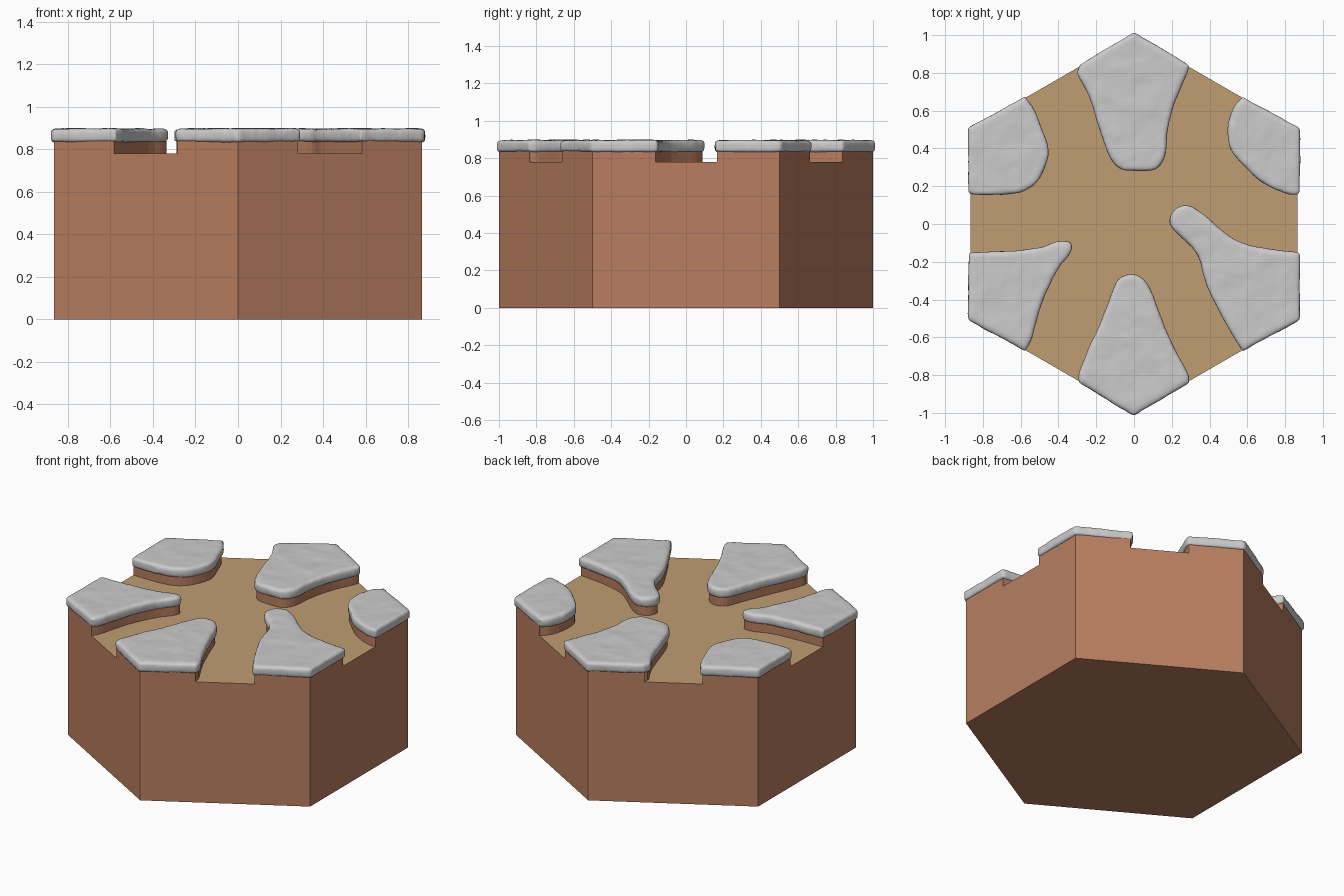
import bpy, bmesh
from math import sin, cos, pi, atan2
from mathutils import Vector

if "Cube" in bpy.data.objects:
    bpy.data.objects.remove(bpy.data.objects["Cube"])

# Inner edge of each snow patch, counter-clockwise round the tile, first one around the +y corner
PATHS = {
    "back": [(.29, .83), (.28, .79), (.22, .66), (.18, .5), (.165, .36), (.11, .285), (0, .28),
             (-.08, .295), (-.135, .37), (-.18, .5), (-.24, .68), (-.3, .79), (-.29, .83)],
    "back_left": [(-.57, .665), (-.525, .6), (-.485, .5), (-.45, .38), (-.495, .25), (-.58, .175),
                  (-.7, .155), (-.866, .155)],
    "front_left": [(-.866, -.15), (-.7, -.145), (-.52, -.13), (-.4, -.09), (-.33, -.1), (-.34, -.16),
                   (-.41, -.25), (-.49, -.42), (-.54, -.6), (-.57, -.665)],
    "front": [(-.29, -.83), (-.29, -.78), (-.2, -.57), (-.13, -.4), (-.09, -.3), (-.03, -.265),
              (.035, -.28), (.085, -.34), (.13, -.46), (.2, -.63), (.28, -.78), (.29, -.83)],
    "front_right": [(.57, -.665), (.53, -.6), (.45, -.46), (.38, -.32), (.34, -.17), (.26, -.08), (.19, 0),
                    (.21, .07), (.28, .1), (.36, .06), (.45, -.02), (.55, -.09), (.7, -.13), (.866, -.15)],
    "back_right": [(.866, .155), (.8, .16), (.68, .22), (.58, .31), (.505, .4), (.5, .53),
                   (.53, .62), (.57, .665)],
}
HEX = [Vector((cos(pi / 2 + i * pi / 3), sin(pi / 2 + i * pi / 3))) for i in range(6)]


def smooth_path(points, steps=3):
    """Catmull-Rom curve through the points."""
    p = [Vector(q) for q in points]
    p = [p[0]] + p + [p[-1]]
    out = []
    for a, b, c, d in zip(p, p[1:], p[2:], p[3:]):
        for i in range(steps):
            t = i / steps
            out.append(b + (c - a) * t / 2 + (a * 2 - b * 5 + c * 4 - d) * t * t / 2
                       + (b * 3 - a - c * 3 + d) * t ** 3 / 2)
    return out + [p[-1]]


def inset(path, d):
    """Shift the path to its right, into the patch."""
    out = []
    for i, v in enumerate(path):
        t = (path[min(i + 1, len(path) - 1)] - path[max(i - 1, 0)]).normalized()
        out.append(v + Vector((t.y, -t.x)) * d)
    return out


def past_edge(v):
    """Point pushed straight out through the nearest hexagon side."""
    a = round(atan2(v.y, v.x) / (pi / 3)) * pi / 3
    return v + Vector((cos(a), sin(a))) * .1


def prism(name, outline, z0, z1):
    bm = bmesh.new()
    f = bm.faces.new([bm.verts.new((v.x, v.y, z0)) for v in outline])
    ext = bmesh.ops.extrude_face_region(bm, geom=[f], use_keep_orig=True)
    for v in ext["geom"]:
        if isinstance(v, bmesh.types.BMVert):
            v.co.z = z1
    bmesh.ops.recalc_face_normals(bm, faces=bm.faces)
    me = bpy.data.meshes.new(name)
    bm.to_mesh(me)
    bm.free()
    ob = bpy.data.objects.new(name, me)
    bpy.context.collection.objects.link(ob)
    return ob


def material(name, color):
    m = bpy.data.materials.new(name)
    m.diffuse_color = (*color, 1)
    m.use_nodes = True
    m.node_tree.nodes["Principled BSDF"].inputs["Base Color"].default_value = m.diffuse_color
    return m


def select(ob):
    bpy.ops.object.select_all(action='DESELECT')
    ob.select_set(True)
    bpy.context.view_layer.objects.active = ob


# Hexagonal earth block with the branching road cut into its top
base = prism("earth_tile", HEX, 0, .85)
road = []
for pts in PATHS.values():
    p = inset(smooth_path(pts), .012)
    road += [past_edge(p[0])] + p + [past_edge(p[-1])]
cutter = prism("road_cutter", road, .78, 1)
cutter.hide_render = True
mod = base.modifiers.new("road", 'BOOLEAN')
mod.operation, mod.solver, mod.object = 'DIFFERENCE', 'EXACT', cutter
select(base)
bpy.ops.object.modifier_apply(modifier="road")
bpy.data.objects.remove(cutter)
base.data.materials.clear()
base.data.materials.append(material("earth", (.48, .21, .115)))
base.data.materials.append(material("road", (.53, .34, .17)))
for f in base.data.polygons:
    f.material_index = int(f.normal.z > .9 and abs(f.center.z - .78) < .01)

# Soft snow patches over the raised corners, slightly overhanging
bumps = bpy.data.textures.new("snow_bumps", 'CLOUDS')
bumps.noise_scale = .12
for corner, (name, pts) in zip(HEX, PATHS.items()):
    p = smooth_path(pts)
    p[0], p[-1] = p[0] * 1.012, p[-1] * 1.012
    snow = prism("snow_" + name, p + [corner * 1.016], .832, .897)
    m = snow.modifiers.new("remesh", 'REMESH')
    m.mode, m.voxel_size = 'VOXEL', .012
    m = snow.modifiers.new("soften", 'SMOOTH')
    m.factor, m.iterations = .5, 8
    m = snow.modifiers.new("bumps", 'DISPLACE')
    m.texture, m.strength, m.mid_level = bumps, .01, .5
    select(snow)
    for m in list(snow.modifiers):
        bpy.ops.object.modifier_apply(modifier=m.name)
    bpy.ops.object.shade_smooth()
